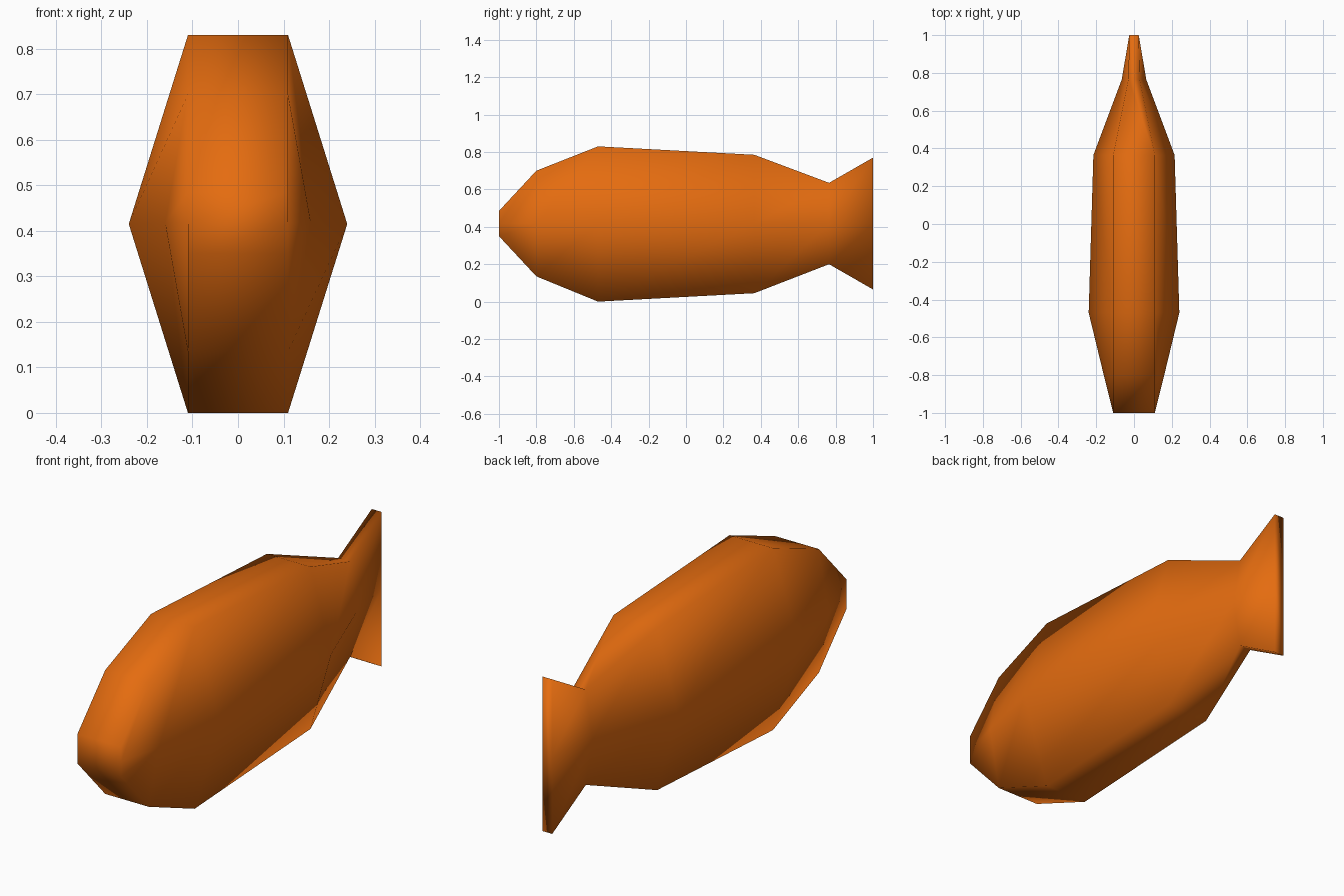
import bpy, bmesh

cube = bpy.data.objects.get("Cube")
if cube:
    bpy.data.objects.remove(cube, do_unlink=True)

# Single orange skin colour
orange = bpy.data.materials.new("orange")
orange.use_nodes = True
colour = (0.78, 0.15, 0.005, 1)
orange.diffuse_color = colour
orange.node_tree.nodes["Principled BSDF"].inputs["Base Color"].default_value = colour

# Hexagonal stations from nose to tail: y, bottom z, top z, ridge half width, side half width
stations = [
    (-1.0, 0.35, 0.485, 0.11, 0.11),
    (-0.8, 0.135, 0.70, 0.11, 0.16),
    (-0.47, 0.0, 0.83, 0.11, 0.24),
    (0.365, 0.045, 0.785, 0.11, 0.215),
    (0.765, 0.20, 0.635, 0.03, 0.065),
    (1.0, 0.065, 0.77, 0.025, 0.025),
]

# Loft the body and flared tail through the stations
bm = bmesh.new()
rings = []
for y, low, high, ridge, side in stations:
    mid = (low + high) / 2
    outline = [(-ridge, low), (ridge, low), (side, mid),
               (ridge, high), (-ridge, high), (-side, mid)]
    rings.append([bm.verts.new((x, y, z)) for x, z in outline])
for a, b in zip(rings, rings[1:]):
    for i in range(6):
        j = (i + 1) % 6
        bm.faces.new((a[i], a[j], b[j], b[i]))

# Nose and tail ends
for ring in (rings[0], rings[-1]):
    for quad in ((0, 1, 2, 5), (5, 2, 3, 4)):
        bm.faces.new([ring[i] for i in quad])

bmesh.ops.recalc_face_normals(bm, faces=bm.faces)
for face in bm.faces:
    face.smooth = True
mesh = bpy.data.meshes.new("fish_body")
bm.to_mesh(mesh)
bm.free()
mesh.materials.append(orange)
body = bpy.data.objects.new("fish_body", mesh)
bpy.context.collection.objects.link(body)
